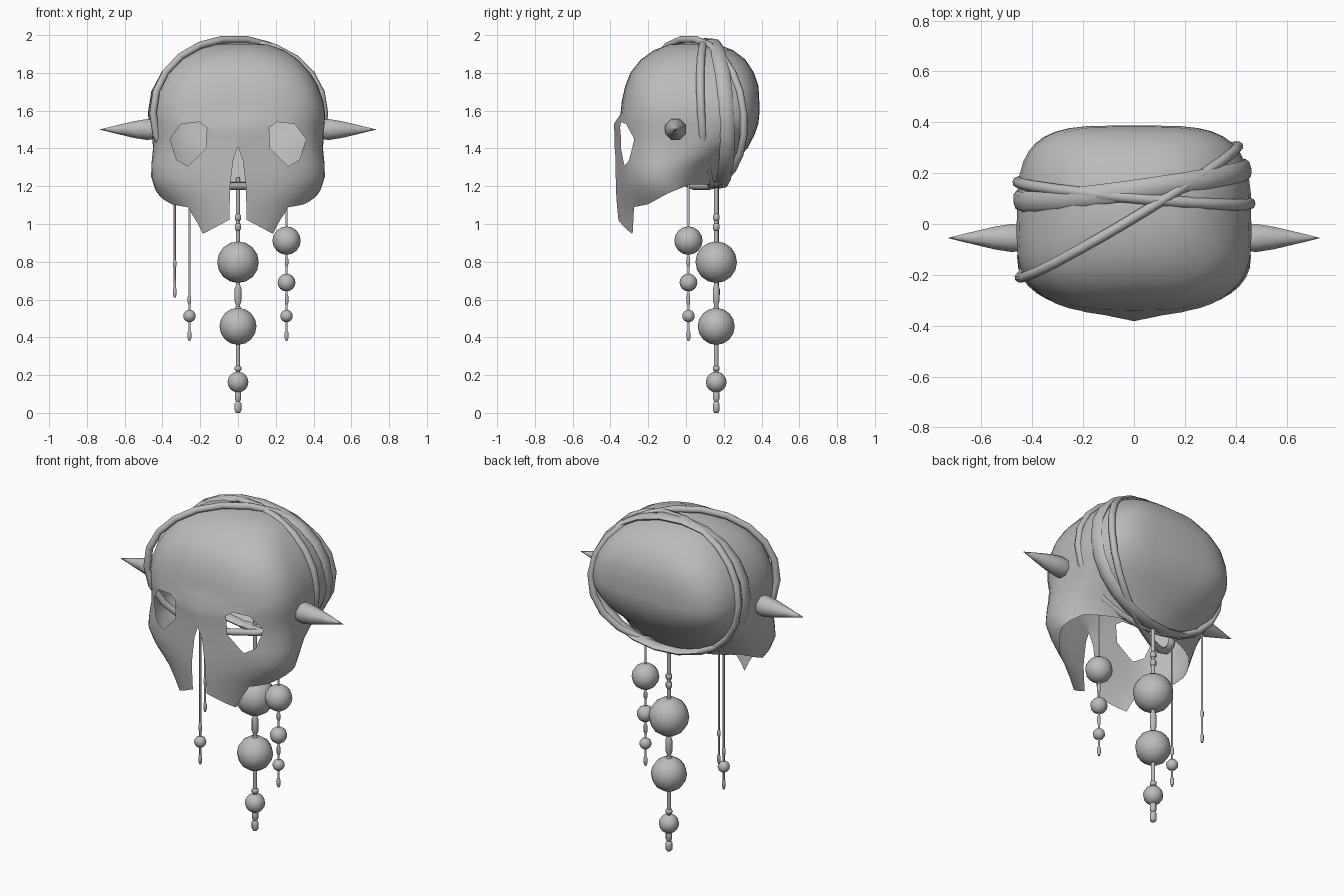
import bpy, bmesh, math
from mathutils import Vector

if "Cube" in bpy.data.objects:
    bpy.data.objects.remove(bpy.data.objects["Cube"])


def material(name, c):
    m = bpy.data.materials.new(name)
    m.diffuse_color = (c, c, c, 1)
    m.use_nodes = True
    m.node_tree.nodes["Principled BSDF"].inputs["Base Color"].default_value = m.diffuse_color
    return m


GREY = material("bone grey", 0.5)
CUT = bpy.data.materials.new("cut helper")


def make(name, bm, mat=GREY, angle=60):
    bmesh.ops.recalc_face_normals(bm, faces=bm.faces[:])
    me = bpy.data.meshes.new(name)
    bm.to_mesh(me)
    bm.free()
    ob = bpy.data.objects.new(name, me)
    bpy.context.collection.objects.link(ob)
    me.materials.append(mat)
    smooth(ob, angle)
    return ob


def smooth(ob, angle):
    bpy.ops.object.select_all(action='DESELECT')
    ob.select_set(True)
    bpy.context.view_layer.objects.active = ob
    bpy.ops.object.shade_smooth_by_angle(angle=math.radians(angle))


def bridge(bm, a, b):
    n = len(a)
    for i in range(n):
        bm.faces.new((a[i], a[(i + 1) % n], b[(i + 1) % n], b[i]))


def spow(v, p):
    return math.copysign(abs(v) ** p, v)


# ---- skull: stacked rounded sections
# (z, half width, front y, widest y, back y, front power, back power)
LEVELS = [
    (0.90, 0.27, -.330, -.05, -.02, 2.2, 2.0), (1.00, 0.32, -.342, -.05, .00, 2.2, 2.0),
    (1.08, 0.37, -.350, -.05, .04, 2.2, 2.0), (1.13, 0.405, -.354, -.08, .08, 2.2, 1.9),
    (1.18, 0.437, -.356, -.11, .13, 2.2, 1.8), (1.25, 0.46, -.356, -.13, .195, 2.3, 1.8),
    (1.32, 0.458, -.354, -.11, .25, 2.4, 2.0), (1.40, 0.450, -.354, -.08, .325, 2.5, 2.8),
    (1.47, 0.454, -.354, -.05, .362, 2.6, 3.4), (1.53, 0.46, -.358, -.04, .383, 2.7, 3.8),
    (1.58, 0.462, -.347, -.04, .388, 2.8, 3.9), (1.65, 0.452, -.340, -.04, .388, 2.8, 3.9),
    (1.73, 0.424, -.322, -.04, .384, 2.8, 3.7), (1.80, 0.382, -.295, -.04, .36, 2.7, 3.4),
    (1.87, 0.318, -.24, -.03, .315, 2.5, 3.0), (1.92, 0.245, -.17, .03, .25, 2.2, 2.5),
    (1.95, 0.16, -.09, .03, .17, 2.0, 2.2),
]
SEG = 40
bm = bmesh.new()
rings = []
for z, a, yf, yc, yb, nf, nb in LEVELS:
    ring = []
    for i in range(SEG):
        t = 2 * math.pi * i / SEG
        n, d = (nb, yb - yc) if math.sin(t) > 0 else (nf, yc - yf)
        x, y = a * spow(math.cos(t), 2 / n), yc + d * spow(math.sin(t), 2 / n)
        if y < -0.1 and z < 1.56:                      # nasal ridge
            y -= 0.024 * math.exp(-(x / 0.08) ** 2)
        ring.append(bm.verts.new((x, y, z)))
    rings.append(ring)
for a, b in zip(rings, rings[1:]):
    bridge(bm, a, b)
bm.faces.new(rings[0])
top = bm.verts.new((0, 0.04, 1.965))
for i in range(SEG):
    bm.faces.new((rings[-1][i], rings[-1][(i + 1) % SEG], top))
skull = make("skull", bm)
skull.data.materials.append(CUT)


def cut_skull(pts, axis, lo, hi):
    """Subtract a prism whose outline lies across the given axis."""
    bm = bmesh.new()
    ends = []
    for d in (lo, hi):
        ends.append([bm.verts.new((p, d, q) if axis == 'y' else (d, p, q)) for p, q in pts])
        bm.faces.new(ends[-1])
    bridge(bm, *ends)
    c = make("cutter", bm, CUT)
    c.hide_render = True
    mod = skull.modifiers.new("cut", 'BOOLEAN')
    mod.operation, mod.solver, mod.object = 'DIFFERENCE', 'EXACT', c
    mod.material_mode = 'TRANSFER'
    bpy.context.view_layer.objects.active = skull
    bpy.ops.object.modifier_apply(modifier=mod.name)
    bpy.data.objects.remove(c)


# eye sockets
EYE = [(.17, 1.40), (.165, 1.51), (.205, 1.54), (.30, 1.53), (.36, 1.45), (.325, 1.34), (.265, 1.305)]
for s in (1, -1):
    cut_skull([(s * x, z) for x, z in EYE], 'y', -0.6, -0.13)
# nose notch
half = [(.025, 1.34), (.042, 1.20), (.05, .8)]
cut_skull([(0, 1.41)] + half + [(-x, z) for x, z in half[::-1]], 'y', -0.6, -0.15)
# jaw edge seen from the front
half = [(.05, 1.02), (.2, .94), (.262, 1.085), (.30, 1.09), (.39, 1.112), (.6, 1.13), (.6, .7)]
cut_skull(half + [(-x, z) for x, z in half[::-1]], 'y', -0.6, 0.5)
# open underside
cut_skull([(-.29, .8), (-.275, 1.09), (-.2, 1.105), (-.1, 1.16), (.02, 1.21), (.25, 1.205), (.3, .8)],
          'x', -0.7, 0.7)
# leave only the outer shell
cut_slots = [i for i, m in enumerate(skull.data.materials) if m == CUT]
bm = bmesh.new()
bm.from_mesh(skull.data)
bmesh.ops.delete(bm, geom=[f for f in bm.faces if f.material_index in cut_slots], context='FACES')
for f in bm.faces:
    f.material_index = 0
bm.to_mesh(skull.data)
bm.free()
skull.data.materials.clear()
skull.data.materials.append(GREY)
bpy.data.materials.remove(CUT)
smooth(skull, 45)


# ---- wraps: closed hoops around the skull
def hoop(name, p, q, lean, zc, rz, wide, thick, low=2.1, seg=22):
    """p and q are the plan ends; lean shifts the bottom of the hoop in y."""
    p, q = Vector((*p, 0)), Vector((*q, 0))
    mid, u = (p + q) / 2, (q - p) / 2
    side = Vector((-u.y, u.x, 0)).normalized()
    bm = bmesh.new()
    rs = []
    for i in range(seg):
        t = 2 * math.pi * i / seg
        power = 2.05 if math.sin(t) > 0 else low
        c, s = spow(math.cos(t), 2 / power), spow(math.sin(t), 2 / power)
        pos = mid + u * c + Vector((0, -lean * s, zc + rz * s))
        out = u.normalized() * math.cos(t) + Vector((0, 0, math.sin(t)))
        rs.append([bm.verts.new(pos + side * wide * math.cos(k * math.pi / 4)
                                + out * thick * math.sin(k * math.pi / 4)) for k in range(8)])
    for i in range(seg):
        bridge(bm, rs[i], rs[(i + 1) % seg])
    make(name, bm)


hoop("diagonal_wrap", (-.45, -.21), (.41, .305), 0.035, 1.588, .392, .02, .02)
hoop("cross_wrap", (-.46, .165), (.46, .08), 0.02, 1.585, .385, .022, .018)
hoop("wide_wrap", (-.458, .09), (.445, .215), 0.02, 1.585, .383, .04, .017)


# ---- turned parts: profile of (distance, radius) around an axis
def lathe(bm, prof, place, seg):
    rs = [[bm.verts.new(place(d, r * math.cos(2 * math.pi * (k + .5) / seg),
                              r * math.sin(2 * math.pi * (k + .5) / seg))) for k in range(seg)]
          for d, r in prof]
    for a, b in zip(rs, rs[1:]):
        bridge(bm, a, b)
    bm.faces.new(rs[0])
    bm.faces.new(rs[-1])


# side horns
for s, side in ((1, "right"), (-1, "left")):
    bm = bmesh.new()
    lathe(bm, [(.43, .052), (.48, .06), (.55, .048), (.64, .025), (.73, .001)],
          lambda d, a, b: (s * d, -.055 + a, 1.5 + b), 8)
    make(side + "_horn", bm)


# hanging strands: cord, round beads (z, radius), slim beads (z, half length, radius)
def strand(name, x, y, z0, z1, r, balls, slim):
    bm = bmesh.new()
    place = lambda d, a, b: (x + a, y + b, d)
    lathe(bm, [(z0, r), (z1, r)], place, 8)
    for z, h, w in slim:
        lathe(bm, [(z - h, w * .6), (z - h * .6, w), (z + h * .6, w), (z + h, w * .6)], place, 8)
    make(name + "_cord", bm)
    for z, br in balls:
        bm = bmesh.new()
        bmesh.ops.create_uvsphere(bm, u_segments=12, v_segments=8, radius=br)
        bmesh.ops.translate(bm, verts=bm.verts[:], vec=(x, y, z))
        make(name + "_bead", bm)


strand("centre", 0, .16, 0.005, 1.25, .012, [(.798, .11), (.458, .098), (.163, .055)],
       [(.625, .055, .019), (.09, .03, .018), (.03, .03, .019), (.235, .014, .019),
        (.985, .02, .018), (1.035, .018, .018), (.55, .015, .016)])
strand("right", .257, .013, .38, 1.25, .006, [(.912, .075), (.69, .047), (.513, .033)],
       [(.41, .024, .011), (.80, .025, .01), (.60, .03, .01)])
strand("left", -.257, .013, .38, 1.25, .006, [(.513, .033)], [(.41, .024, .011), (.60, .025, .01)])
strand("outer_left", -.335, .17, .61, 1.28, .006, [], [(.64, .024, .01), (.79, .02, .01)])
